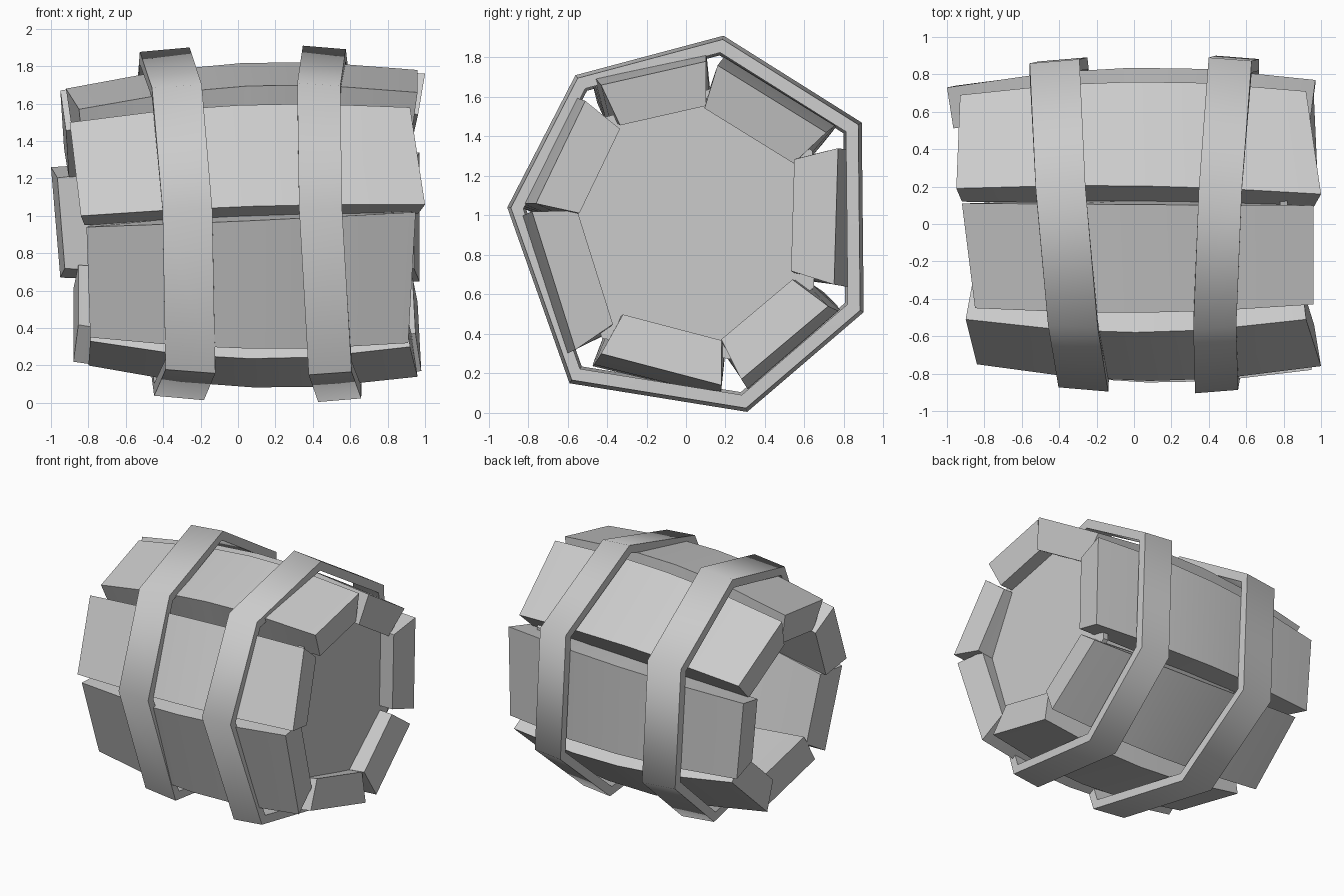
import bpy
import bmesh
from math import radians
from mathutils import Vector

if "Cube" in bpy.data.objects:
    bpy.data.objects.remove(bpy.data.objects["Cube"])

CENTRE = Vector((0.0, 0.96))
THICK = 0.22


def make_object(name, rings, capped=True, closed=False):
    """Skin a list of equal-sized point rings into a mesh."""
    bm = bmesh.new()
    vs = [[bm.verts.new(p) for p in ring] for ring in rings]
    n = len(rings[0])
    pairs = list(zip(vs, vs[1:])) + ([(vs[-1], vs[0])] if closed else [])
    for a, b in pairs:
        for i in range(n):
            j = (i + 1) % n
            bm.faces.new((a[i], a[j], b[j], b[i]))
    if capped and not closed:
        bm.faces.new(vs[0])
        bm.faces.new(vs[-1])
    bmesh.ops.recalc_face_normals(bm, faces=bm.faces)
    me = bpy.data.meshes.new(name)
    bm.to_mesh(me)
    bm.free()
    # smooth along the bands, sharp at the corners
    for f in me.polygons:
        f.use_smooth = True
    me.set_sharp_from_angle(angle=radians(60 if closed else 30))
    ob = bpy.data.objects.new(name, me)
    bpy.context.collection.objects.link(ob)
    return ob


# Staves: outer edge corners (x, y, z) at the left end, then at the right end
STAVES = [
    ((-.85, -.45, 1.57), (-.92, .11, 1.68), (.96, -.43, 1.66), (.96, .10, 1.78)),
    ((-.95, .19, 1.67), (-.93, .69, 1.36), (1.0, .16, 1.76), (.92, .71, 1.42)),
    ((-1.0, .73, 1.26), (-.95, .74, .67), (.97, .77, 1.34), (.97, .75, .65)),
    ((-.88, .70, .61), (-.88, .27, .22), (.96, .72, .54), (.98, .28, .17)),
    ((-.80, .17, .20), (-.79, -.44, .33), (.96, .18, .14), (.92, -.43, .30)),
    ((-.79, -.56, .35), (-.81, -.74, .94), (.91, -.56, .32), (.95, -.78, 1.02)),
    ((-.84, -.75, 1.0), (-.90, -.51, 1.50), (1.0, -.76, 1.06), (.92, -.51, 1.58)),
]
# position along the stave, outward bulge, widening, inner width ratio
STATIONS = [(0, 0, 1, .82), (.29, .07, 1.05, .90), (.5, .085, 1.06, .92),
            (.71, .07, 1.05, .90), (1, 0, 1, .82)]


def stave(name, corners):
    a0, b0, a1, b1 = map(Vector, corners)
    rings = []
    for t, bulge, widen, inner_ratio in STATIONS:
        a, b = a0.lerp(a1, t), b0.lerp(b1, t)
        mid = (a + b) / 2
        edge = b - a
        n = Vector((0, edge.z, -edge.y)).normalized()
        if n.yz.dot(mid.yz - CENTRE) < 0:
            n = -n
        a, b = (mid + (p - mid) * widen + n * bulge for p in (a, b))
        mid = (a + b) / 2
        inner = [mid + (p - mid) * inner_ratio - n * THICK for p in (b, a)]
        for p in inner:
            p.x *= .97
        rings.append([a, b] + inner)
    make_object(name, rings)


for k, corners in enumerate(STAVES):
    stave(f"stave_{k + 1}", corners)

# Hoops: uneven seven-sided bands, tilted and tapered towards the barrel ends
HOOP = [Vector(p) for p in ((.19, 1.91), (.89, 1.47), (.90, .51), (.31, .005),
                            (-.59, .15), (-.905, 1.04), (-.56, 1.71))]


def hoop(name, x0, tilt_y, tilt_z, half, scale_in, scale_out):
    side = 1 if x0 > 0 else -1
    rings = []
    for p in HOOP:
        d = p - CENTRE
        x = x0 + tilt_y * d.x + tilt_z * d.y
        ring = []
        for dx, s in ((-half, scale_in), (half, scale_out),
                      (half, scale_out - .07), (-half, scale_in - .07)):
            q = CENTRE + d * s
            ring.append((x + dx * side, q.x, q.y))
        rings.append(ring)
    make_object(name, rings, closed=True)


hoop("left_hoop", -.335, -.075, -.045, .133, .99, .965)
hoop("right_hoop", .49, .05, -.04, .115, 1.0, .98)

# Barrel head: closes the right end only, the left end is open
head = [CENTRE + (p - CENTRE) * .72 for p in HOOP]
make_object("barrel_head", [[(x, p.x, p.y) for p in head] for x in (.78, .82)])
